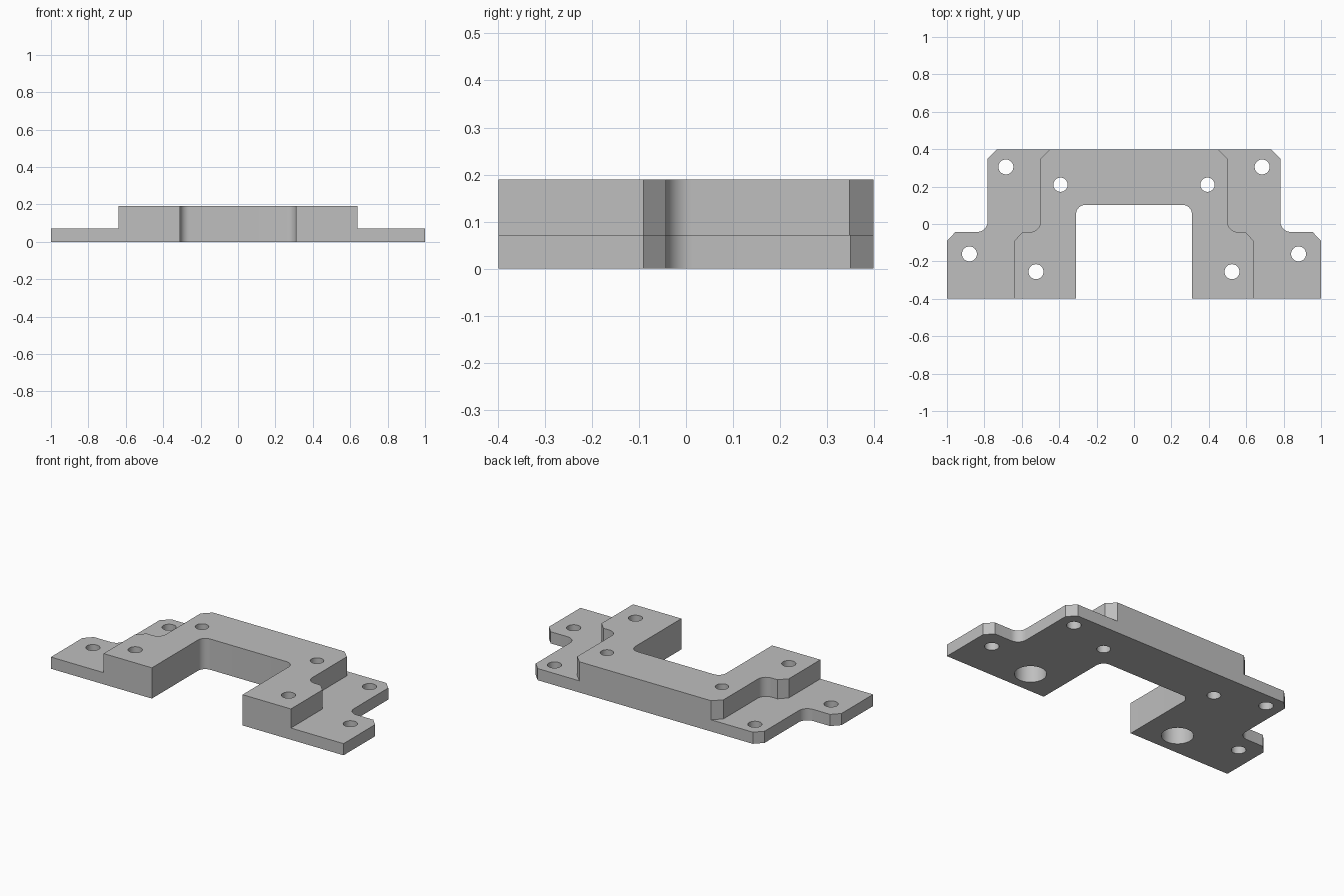
import bpy, bmesh, math

if "Cube" in bpy.data.objects:
    bpy.data.objects.remove(bpy.data.objects["Cube"])

PLATE_H, BLOCK_H = 0.072, 0.19
DEPTH = 0.398

grey = bpy.data.materials.new("plain grey")
grey.diffuse_color = (0.52, 0.52, 0.52, 1)
grey.use_nodes = True
grey.node_tree.nodes["Principled BSDF"].inputs["Base Color"].default_value = grey.diffuse_color


def arc(cx, cy, r, a0, a1, n=10):
    return [(cx + r * math.cos(math.radians(a0 + (a1 - a0) * i / n)),
             cy + r * math.sin(math.radians(a0 + (a1 - a0) * i / n))) for i in range(n + 1)]


def mirrored(pts):
    return [(-x, y) for x, y in reversed(pts)]


def prisms(name, outlines, z0, z1):
    """One object holding a vertical prism for each outline."""
    bm = bmesh.new()
    for pts in outlines:
        face = bm.faces.new([bm.verts.new((x, y, z0)) for x, y in pts])
        top = bmesh.ops.extrude_face_region(bm, geom=[face])["geom"]
        bmesh.ops.translate(bm, vec=(0, 0, z1 - z0),
                            verts=[v for v in top if isinstance(v, bmesh.types.BMVert)])
    bmesh.ops.recalc_face_normals(bm, faces=bm.faces)
    mesh = bpy.data.meshes.new(name)
    bm.to_mesh(mesh)
    bm.free()
    mesh.materials.append(grey)
    obj = bpy.data.objects.new(name, mesh)
    bpy.context.collection.objects.link(obj)
    return obj


def circle(x, y, r, n=40):
    return arc(x, y, r, 0, 360, n)[:-1]


def both_sides(spots):
    return [circle(s * x, y, r) for x, y, r in spots for s in (1, -1)]


# Bracket outline: right half from inner notch round to the back edge
half = (arc(0.26, 0.052, 0.05, 90, 0)
        + [(0.31, -DEPTH), (1, -DEPTH), (1, -0.09), (0.955, -0.043)]
        + arc(0.84, 0.015, 0.058, 270, 180)
        + [(0.782, 0.35), (0.735, DEPTH)])
bracket = prisms("mounting_bracket", [half + mirrored(half)], 0, BLOCK_H)

# Step that leaves thin flanges outside the raised block
step = ([(0.435, DEPTH + 0.015), (0.50, 0.348)]
        + arc(0.555, 0.012, 0.055, 180, 270)
        + [(0.595, -0.043), (0.64, -0.09), (0.64, -0.5), (1.1, -0.5), (1.1, DEPTH + 0.015)])
step_cutter = prisms("step_cutter", [step, mirrored(step)], PLATE_H, 0.3)

# Screw holes and the wide counterbores underneath
hole_cutter = prisms("hole_cutter", both_sides([
    (0.685, 0.305, 0.04), (0.88, -0.16, 0.04),
    (0.393, 0.21, 0.038), (0.524, -0.255, 0.04)]), -0.1, 0.3)
bore_cutter = prisms("counterbore_cutter", both_sides([(0.524, -0.255, 0.088)]), -0.1, 0.125)

bpy.context.view_layer.objects.active = bracket
bracket.select_set(True)
for cutter in (step_cutter, hole_cutter, bore_cutter):
    mod = bracket.modifiers.new(cutter.name, "BOOLEAN")
    mod.operation = "DIFFERENCE"
    mod.solver = "EXACT"
    mod.object = cutter
    bpy.ops.object.modifier_apply(modifier=mod.name)
    bpy.data.objects.remove(cutter)

bpy.ops.object.shade_smooth_by_angle(angle=math.radians(30))
